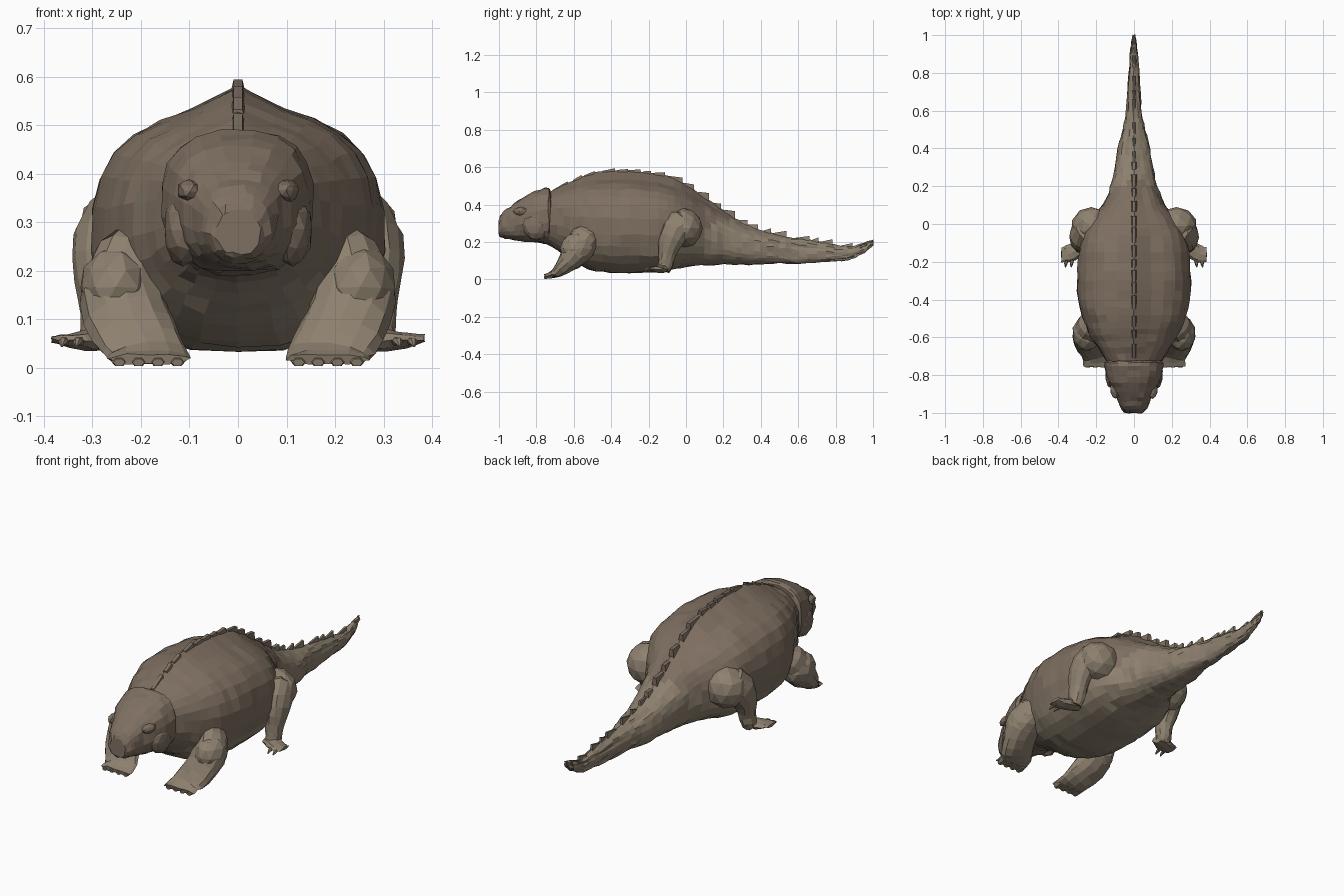
import bpy, bmesh, math, random
from mathutils import Vector

if "Cube" in bpy.data.objects:
    bpy.data.objects.remove(bpy.data.objects["Cube"])

random.seed(4)


def material(name, rgb):
    m = bpy.data.materials.new(name)
    m.diffuse_color = (*rgb, 1)
    m.use_nodes = True
    m.node_tree.nodes["Principled BSDF"].inputs["Base Color"].default_value = m.diffuse_color
    return m


BROWN = material("brown_hide", (0.21, 0.16, 0.12))
KHAKI = material("khaki_hide", (0.27, 0.22, 0.16))


def smooth(stations, step):
    """Catmull-Rom resampling of rows of numbers."""
    p = [stations[0]] + list(stations) + [stations[-1]]
    out = []
    for i in range(1, len(p) - 2):
        for k in range(step):
            t = k / step
            out.append([0.5 * (2 * b + (c - a) * t + (2 * a - 5 * b + 4 * c - d) * t * t
                        + (3 * b - a - 3 * c + d) * t ** 3)
                        for a, b, c, d in zip(p[i - 1], p[i], p[i + 1], p[i + 2])])
    return out + [list(stations[-1])]


def skin(name, rings, mats, jitter=0.0, two_tone=False):
    """Loft closed rings into one flat-shaded mesh."""
    bm = bmesh.new()
    rows = []
    for ring in rings:
        rows.append([bm.verts.new(Vector(c) + Vector(
            [random.uniform(-jitter, jitter) for _ in range(3)])) for c in ring])
    n = len(rows[0])
    for r0, r1 in zip(rows, rows[1:]):
        for i in range(n):
            bm.faces.new((r0[i], r0[(i + 1) % n], r1[(i + 1) % n], r1[i]))
    bm.faces.new(rows[0])
    bm.faces.new(rows[-1])
    bmesh.ops.recalc_face_normals(bm, faces=bm.faces)
    if two_tone:
        for f in bm.faces:
            c = f.calc_center_median()
            f.material_index = int(c.z < 0.18 + max(0, c.y) * 0.7)
    me = bpy.data.meshes.new(name)
    bm.to_mesh(me)
    bm.free()
    for m in mats:
        me.materials.append(m)
    ob = bpy.data.objects.new(name, me)
    bpy.context.collection.objects.link(ob)
    return ob


def section(y, top, bot, w, ridge, n=26):
    """Boxy oval cross-section with a raised crest on the midline."""
    mid, h = (top - ridge + bot) / 2, (top - ridge - bot) / 2
    pts = []
    for i in range(n):
        a = 2 * math.pi * (i + 0.5) / n
        c, s = math.cos(a), math.sin(a)
        x = w * math.copysign(abs(c) ** 0.82, c)
        z = mid + h * math.copysign(abs(s) ** 0.82, s)
        if s > 0:
            z += ridge * math.exp(-(x / (0.2 * w + 0.005)) ** 2)
        pts.append((x, y, z))
    return pts


def tube(name, path, ref, mat, n=10, step=2, jitter=0.003):
    """Elliptical tube; path rows are x, y, z, radius along ref, other radius."""
    rows = smooth(path, step)
    rings = []
    for i, r in enumerate(rows):
        t = (Vector(rows[min(i + 1, len(rows) - 1)][:3]) - Vector(rows[max(i - 1, 0)][:3])).normalized()
        u = (ref - t * ref.dot(t)).normalized()
        v = t.cross(u)
        rings.append([Vector(r[:3]) + u * r[3] * math.cos(2 * math.pi * k / n)
                      + v * r[4] * math.sin(2 * math.pi * k / n) for k in range(n)])
    return skin(name, rings, [mat], jitter)


def lump(name, center, radii, mat):
    """Faceted ellipsoid that fills out a muscle."""
    bm = bmesh.new()
    bmesh.ops.create_icosphere(bm, subdivisions=2, radius=1)
    for v in bm.verts:
        v.co = Vector([c + a * r + random.uniform(-.002, .002) for c, a, r in zip(center, v.co, radii)])
    me = bpy.data.meshes.new(name)
    bm.to_mesh(me)
    bm.free()
    me.materials.append(mat)
    bpy.context.collection.objects.link(bpy.data.objects.new(name, me))


# Body and tail: y, top, bottom, half width, crest height
BODY = smooth([
    (-0.82, .44, .23, .10, 0), (-0.72, .475, .175, .15, .01), (-0.62, .525, .11, .215, .03),
    (-0.52, .565, .055, .265, .04), (-0.40, .585, .035, .297, .05), (-0.25, .58, .035, .30, .05),
    (-0.10, .555, .045, .285, .05), (0.0, .51, .07, .245, .045), (0.10, .445, .075, .165, .03),
    (0.20, .37, .08, .125, .02), (0.30, .31, .08, .10, .02), (0.40, .265, .08, .085, .015),
    (0.50, .24, .085, .060, .01), (0.60, .22, .085, .040, .01), (0.75, .195, .095, .030, .005),
    (0.87, .175, .105, .022, 0), (0.95, .195, .14, .014, 0), (1.0, .21, .185, .004, 0)], 3)
skin("body_and_tail", [section(*r) for r in BODY], [BROWN, KHAKI], 0.0045, True)

# Head with a collar step behind the jaw
HEAD = smooth([
    (-1.0, .325, .235, .045, 0), (-0.98, .36, .222, .066, 0), (-0.94, .39, .213, .083, 0),
    (-0.89, .425, .207, .110, 0), (-0.84, .458, .20, .134, 0), (-0.78, .483, .195, .152, 0),
    (-0.735, .492, .19, .158, 0), (-0.725, .47, .21, .14, 0)], 2)
skin("head", [section(*r, n=20) for r in HEAD], [BROWN, KHAKI], 0.004, True)


def top_at(y):
    for a, b in zip(BODY, BODY[1:]):
        if a[0] <= y <= b[0]:
            return a[1] + (b[1] - a[1]) * (y - a[0]) / (b[0] - a[0])
    return BODY[-1][1]


# Low jagged crest of wedge plates from neck to tail tip
y = -0.71
while y < 0.93:
    length = random.uniform(0.04, 0.08)
    rise = random.uniform(0.003, 0.010) + (0.010 if y > 0.4 else 0)
    w = 0.018 if y < 0.3 else 0.010
    za, zb = top_at(y), top_at(y + length)
    skin("crest_plate", [[(-w, yy, z - 0.03), (w, yy, z - 0.03), (w * 0.5, yy, z + up), (-w * 0.5, yy, z + up)]
                         for yy, z, up in ((y, za, 0), (y + length, zb, rise + max(0, za - zb) * 0.6))],
         [BROWN if y < 0.2 else KHAKI])
    y += length + random.uniform(0.0, 0.05)

X, Y = Vector((1, 0, 0)), Vector((0, 1, 0))


def mirrored(path, s):
    return [(p[0] * s, *p[1:]) for p in path]


for side, s in (("left", 1), ("right", -1)):
    # Front leg bent forward onto a flat foot
    tube(side + "_front_leg", mirrored([
        (.17, -.49, .25, .06, .07), (.225, -.54, .215, .075, .08), (.24, -.59, .14, .088, .075),
        (.215, -.65, .075, .088, .047), (.188, -.70, .032, .085, .022), (.185, -.755, .018, .086, .011)],
        s), X, KHAKI, 12)
    lump(side + "_elbow", (.252 * s, -.58, .165), (.075, .095, .085), KHAKI)
    # Hind leg with bulging thigh and thin ankle
    lump(side + "_thigh", (.225 * s, -.01, .275), (.108, .10, .105), KHAKI)
    tube(side + "_hind_leg", mirrored([
        (.20, .01, .28, .06, .07), (.262, -.035, .285, .07, .085), (.284, -.075, .22, .058, .070),
        (.282, -.10, .14, .047, .05), (.285, -.11, .08, .04, .042), (.29, -.12, .05, .035, .035)],
        s), X, KHAKI, 12)
    # Hind foot splayed outward
    tube(side + "_hind_foot", mirrored([
        (.255, -.12, .055, .03, .018), (.31, -.14, .056, .045, .022), (.35, -.16, .056, .045, .014),
        (.384, -.163, .06, .038, .007)], s), Y, KHAKI, 8)
    # Toes
    for x in (.325, .355):
        tube(side + "_hind_toe", mirrored([(x, -.18, .055, .011, .010), (x + .006, -.21, .054, .009, .008),
                                           (x + .008, -.228, .045, .003, .003)], s), X, KHAKI, 6, 1, 0)
    for x in (.125, .165, .205, .245):
        tube(side + "_front_toe", mirrored([(x, -.715, .018, .018, .013), (x, -.745, .014, .017, .012),
                                            (x, -.759, .011, .012, .009)], s), X, KHAKI, 6, 1, 0)
    # Soft brow and jowl
    lump(side + "_brow", (.098 * s, -.875, .365), (.028, .05, .024), BROWN)
    lump(side + "_jowl", (.112 * s, -.80, .285), (.042, .075, .075), BROWN)
